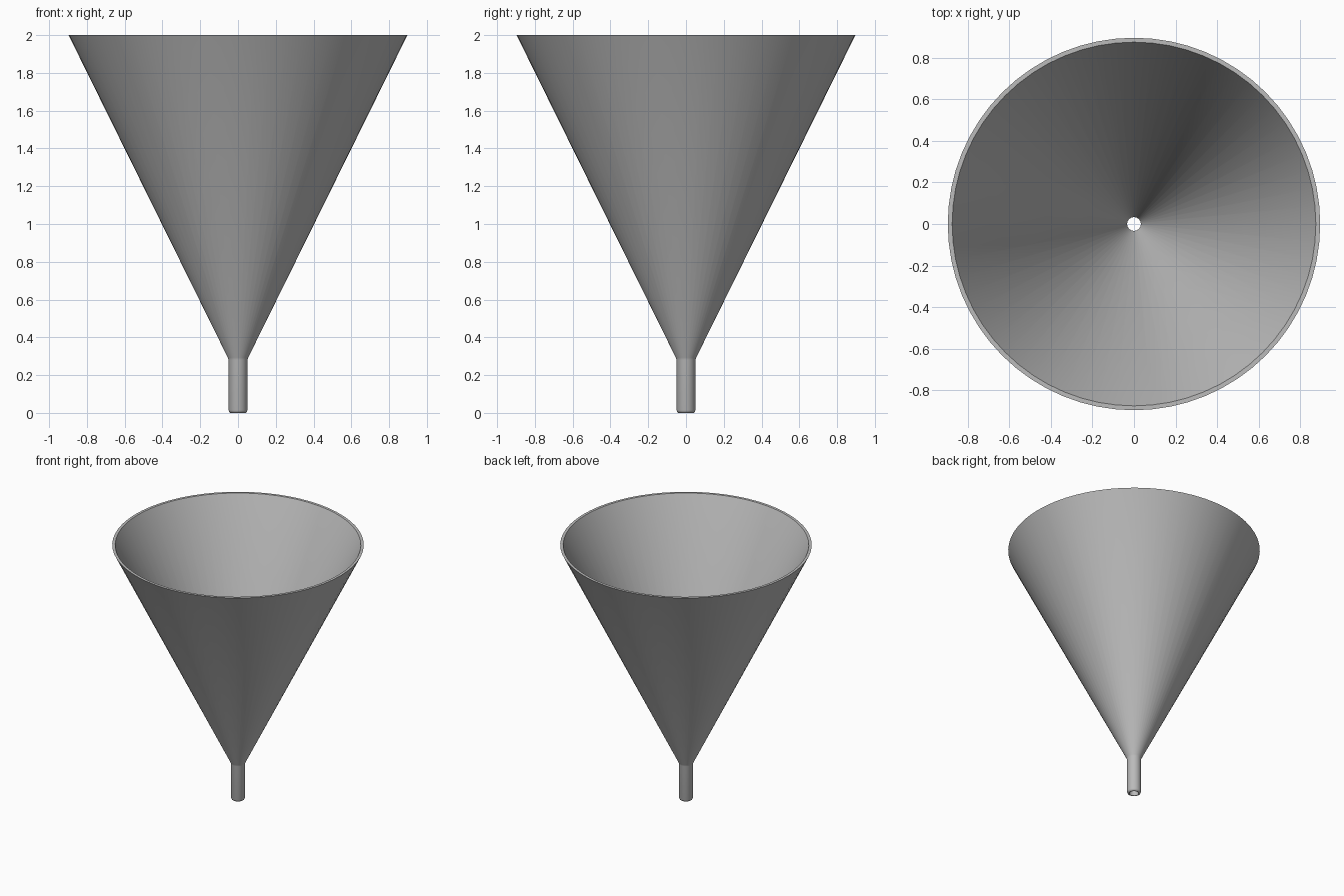
import bpy
import bmesh
import math

SEGMENTS = 64

cube = bpy.data.objects.get("Cube")
if cube:
    bpy.data.objects.remove(cube, do_unlink=True)


def make_material(name, colour):
    mat = bpy.data.materials.new(name)
    mat.use_nodes = True
    mat.diffuse_color = colour
    mat.node_tree.nodes["Principled BSDF"].inputs["Base Color"].default_value = colour
    return mat


def lathe(name, profile, mat):
    """Spin a closed (radius, height) profile around z."""
    bm = bmesh.new()
    verts = [bm.verts.new((r, 0, z)) for r, z in profile]
    edges = [bm.edges.new((a, b)) for a, b in zip(verts, verts[1:] + verts[:1])]
    bmesh.ops.spin(bm, geom=verts + edges, cent=(0, 0, 0), axis=(0, 0, 1),
                   angle=math.tau, steps=SEGMENTS, use_merge=True)
    bmesh.ops.remove_doubles(bm, verts=bm.verts, dist=0.0001)
    bmesh.ops.recalc_face_normals(bm, faces=bm.faces)
    mesh = bpy.data.meshes.new(name)
    bm.to_mesh(mesh)
    bm.free()
    mesh.materials.append(mat)
    obj = bpy.data.objects.new(name, mesh)
    bpy.context.collection.objects.link(obj)
    bpy.ops.object.select_all(action="DESELECT")
    obj.select_set(True)
    bpy.context.view_layer.objects.active = obj
    bpy.ops.object.shade_smooth_by_angle(angle=math.radians(40))
    return obj


grey = make_material("grey", (0.5, 0.5, 0.5, 1))

# Hollow funnel: outer wall up from the rounded spout tip, flat rim, inner wall down
lathe("funnel", [
    (0.040, 0.0), (0.046, 0.004), (0.050, 0.014),
    (0.050, 0.28), (0.054, 0.293),
    (0.897, 2.0), (0.876, 2.0),
    (0.036, 0.300), (0.033, 0.285), (0.033, 0.0),
], grey)
